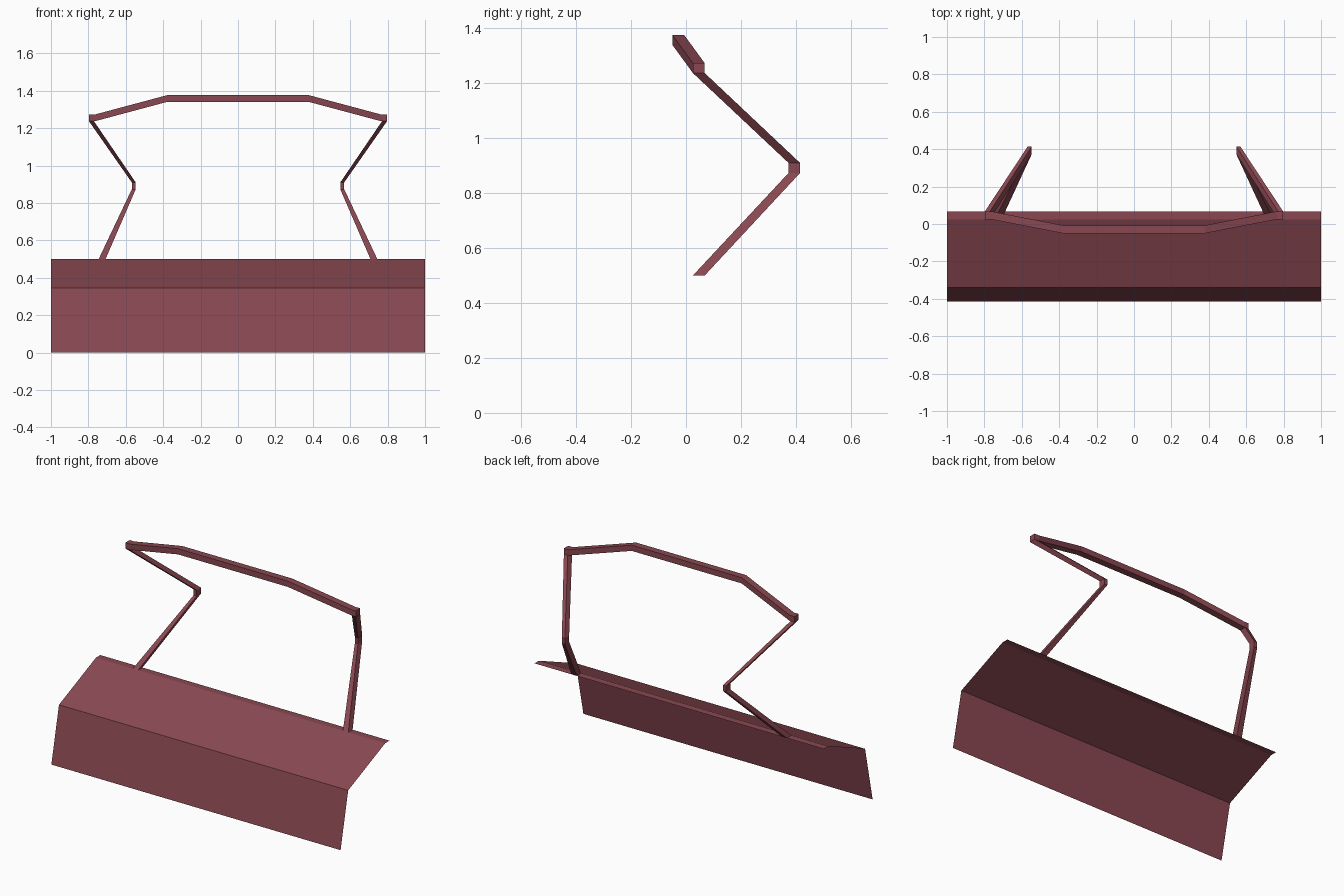
import bpy

if "Cube" in bpy.data.objects:
    bpy.data.objects.remove(bpy.data.objects["Cube"])

mat = bpy.data.materials.new("dull_red")
mat.diffuse_color = (0.25, 0.064, 0.082, 1)
mat.use_nodes = True
mat.node_tree.nodes["Principled BSDF"].inputs["Base Color"].default_value = mat.diffuse_color


def make(name, verts, faces):
    me = bpy.data.meshes.new(name)
    me.from_pydata(verts, [], faces)
    me.materials.append(mat)
    ob = bpy.data.objects.new(name, me)
    bpy.context.collection.objects.link(ob)
    return ob


def loft(name, rings, cap=False):
    """Skin a list of four-point rings into a tube."""
    verts = [p for r in rings for p in r]
    faces = []
    for i in range(len(rings) - 1):
        for j in range(4):
            k = (j + 1) % 4
            faces.append((4 * i + j, 4 * i + k, 4 * i + 4 + k, 4 * i + 4 + j))
    if cap:
        n = 4 * len(rings)
        faces += [(3, 2, 1, 0), (n - 4, n - 3, n - 2, n - 1)]
    return make(name, verts, faces)


# folded sheet: steep front, sloping top, narrow flat rear lip
profile = [(-0.415, 0), (-0.34, 0.345), (0.025, 0.5), (0.068, 0.5)]
verts = [(x, y, z) for y, z in profile for x in (-1, 1)]
make("folded_panel", verts,
     [(2 * i, 2 * i + 1, 2 * i + 3, 2 * i + 2) for i in range(3)])

# bent side arms: inner x, outer x, front y, back y, z
stations = [(0.708, 0.745, 0.025, 0.068, 0.5),
            (0.547, 0.568, 0.373, 0.415, 0.873),
            (0.547, 0.568, 0.373, 0.415, 0.91),
            (0.770, 0.797, 0.025, 0.068, 1.237)]
for side, s in (("left", -1), ("right", 1)):
    rings = []
    for a, b, y0, y1, z in stations:
        r = [(s * a, y0, z), (s * b, y0, z), (s * b, y1, z), (s * a, y1, z)]
        rings.append(r if s > 0 else r[::-1])
    loft(side + "_arm", rings)

# top crossbar: half path mirrored across x
half = [(0.797, 0.025, 1.237), (0.765, 0.025, 1.237), (0.38, -0.05, 1.34)]
path = [(-x, y, z) for x, y, z in half] + half[::-1]
loft("top_crossbar",
     [[(x, y, z), (x, y + 0.043, z), (x, y + 0.043, z + 0.036), (x, y, z + 0.036)]
      for x, y, z in path], cap=True)
